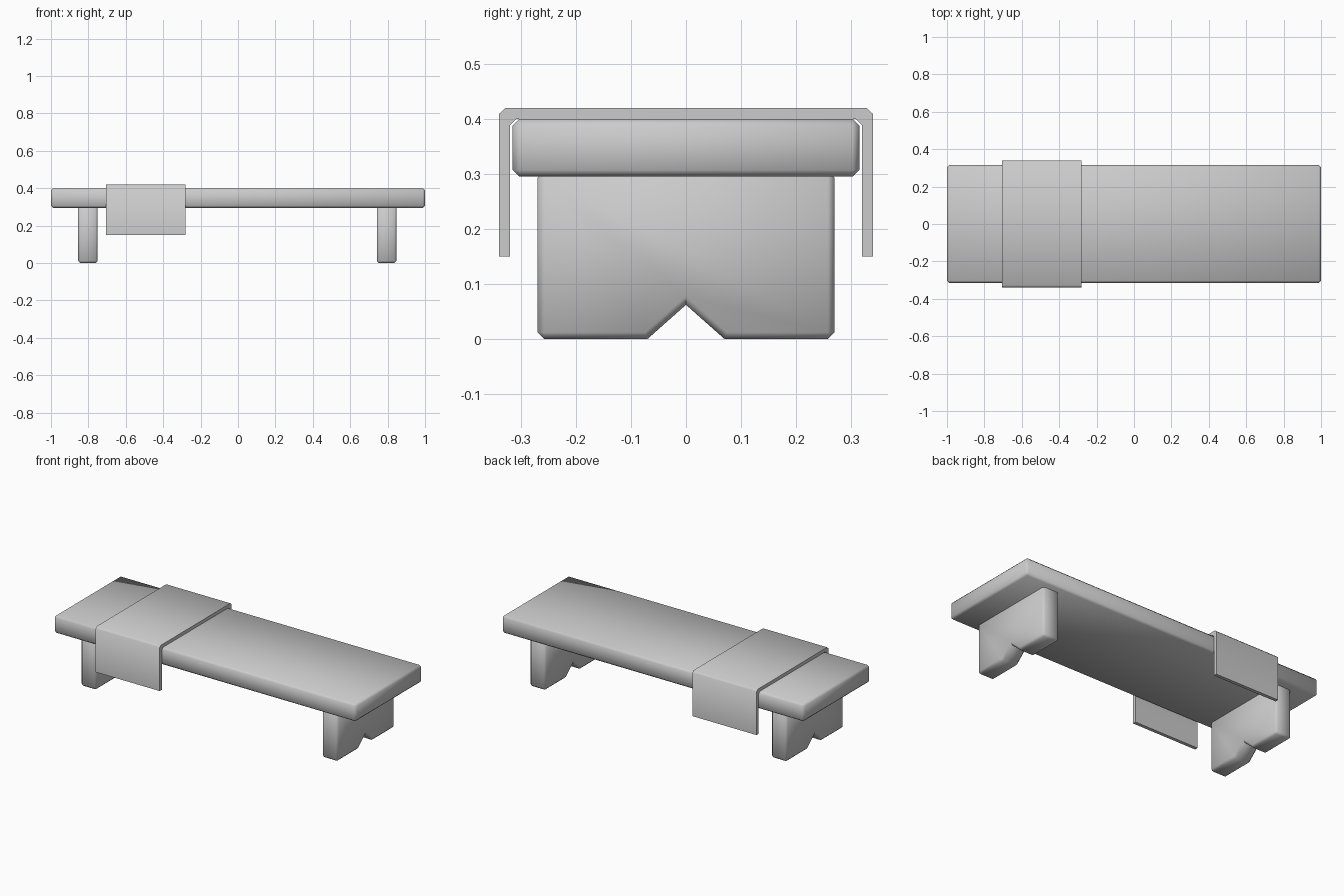
import bpy, bmesh, math

if "Cube" in bpy.data.objects:
    bpy.data.objects.remove(bpy.data.objects["Cube"])


def extrude_profile(name, points, x0, x1):
    """Extrude a closed (y, z) outline along x."""
    bm = bmesh.new()
    face = bm.faces.new([bm.verts.new((x0, y, z)) for y, z in points])
    geom = bmesh.ops.extrude_face_region(bm, geom=[face])["geom"]
    moved = [v for v in geom if isinstance(v, bmesh.types.BMVert)]
    bmesh.ops.translate(bm, verts=moved, vec=(x1 - x0, 0, 0))
    bmesh.ops.recalc_face_normals(bm, faces=bm.faces)
    return finish(name, bm)


def finish(name, bm):
    mesh = bpy.data.meshes.new(name)
    bm.to_mesh(mesh)
    bm.free()
    obj = bpy.data.objects.new(name, mesh)
    bpy.context.collection.objects.link(obj)
    return obj


def chamfer(obj, width, keep_sharp=lambda edge: False):
    """One-segment bevel on every edge except those kept sharp."""
    bm = bmesh.new()
    bm.from_mesh(obj.data)
    edges = [e for e in bm.edges if not keep_sharp(e)]
    bmesh.ops.bevel(bm, geom=edges, offset=width, segments=1,
                    affect='EDGES', clamp_overlap=True)
    bmesh.ops.recalc_face_normals(bm, faces=bm.faces)
    bm.to_mesh(obj.data)
    bm.free()


def smooth(obj, angle):
    bpy.ops.object.select_all(action='DESELECT')
    obj.select_set(True)
    bpy.context.view_layer.objects.active = obj
    bpy.ops.object.shade_smooth_by_angle(angle=math.radians(angle))


def mirrored(half):
    """Complete a right-hand (y, z) outline with its mirror image."""
    return half + [(-y, z) for y, z in reversed(half) if y > 0]


# Seat plank
seat = extrude_profile("seat", mirrored([(0.315, 0.295), (0.315, 0.4)]), -1, 1)
chamfer(seat, 0.012)
smooth(seat, 50)

# Slab legs with a V notch in the foot
leg_outline = mirrored([(0, 0.062), (0.07, 0), (0.27, 0), (0.27, 0.305)])
for side, x0, x1 in (("left", -0.855, -0.75), ("right", 0.742, 0.848)):
    leg = extrude_profile(side + "_leg", leg_outline, x0, x1)
    # The corners of the notch stay crisp
    chamfer(leg, 0.012, lambda e: abs(e.verts[0].co.x - e.verts[1].co.x) > 0.01
            and abs(e.verts[0].co.y) < 0.1)
    smooth(leg, 50)

# Cloth runner draped across the seat
outer = [(0.34, 0.15), (0.34, 0.409), (0.328, 0.42)]
inner = [(0.32, 0.15), (0.32, 0.388), (0.308, 0.4)]
drape = (outer + [(-y, z) for y, z in reversed(outer)]
         + [(-y, z) for y, z in inner] + list(reversed(inner)))
runner = extrude_profile("cloth_runner", drape, -0.705, -0.28)
smooth(runner, 50)
